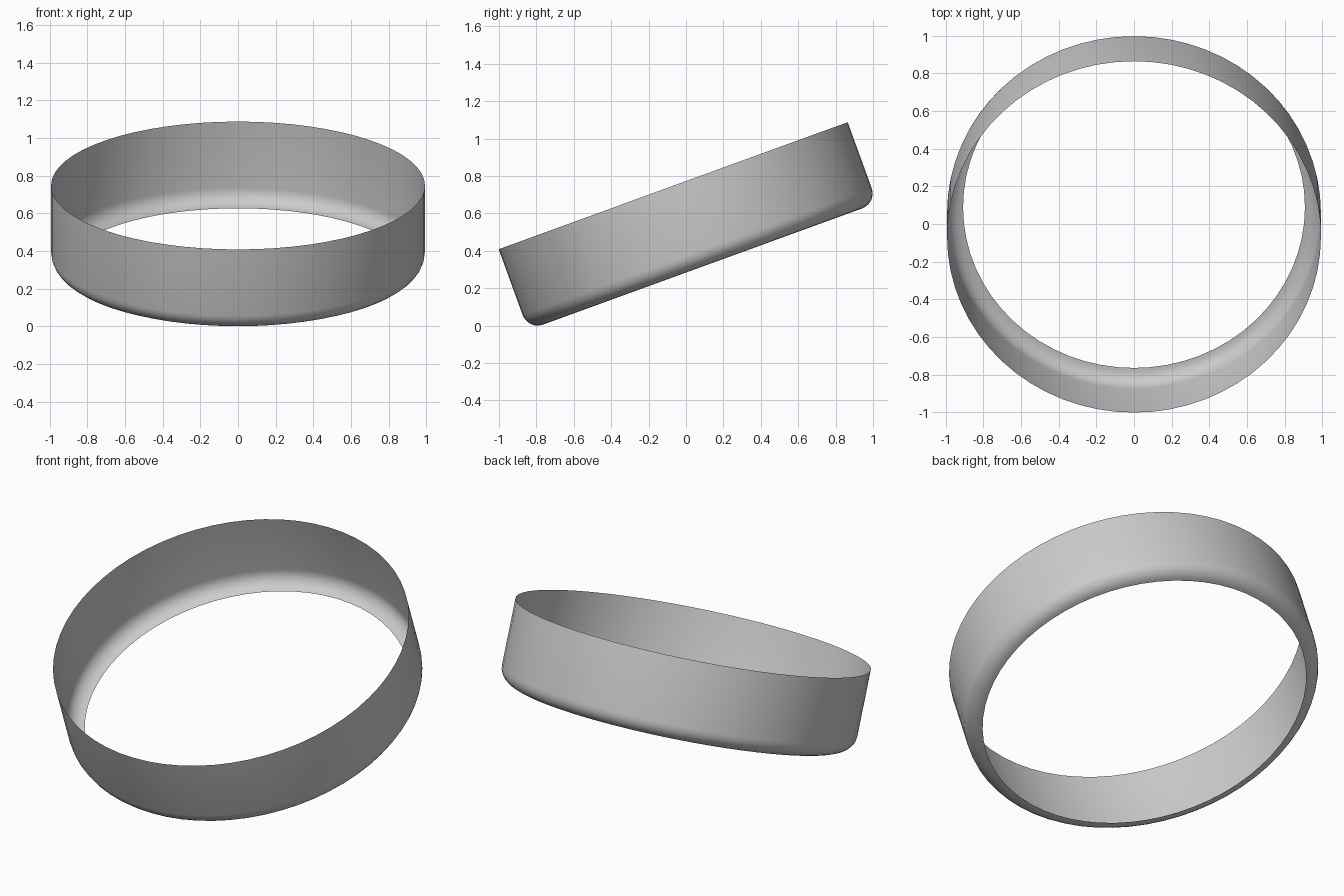
import bpy, bmesh
from math import sin, cos, pi, radians

if "Cube" in bpy.data.objects:
    bpy.data.objects.remove(bpy.data.objects["Cube"])

SIDES, R, H, FILLET, STEPS = 64, 0.993, 0.4595, 0.085, 6

# Profile: rounded lower lip turning inwards, then the straight wall
profile = [(R - FILLET + FILLET * sin(a), FILLET - FILLET * cos(a))
           for a in (i * pi / 2 / STEPS for i in range(STEPS + 1))]
profile.append((R, H))

# Spin the profile into an open, single-walled band
bm = bmesh.new()
rings = [[bm.verts.new((r * cos(2 * pi * k / SIDES), r * sin(2 * pi * k / SIDES), z))
          for k in range(SIDES)] for r, z in profile]
for low, high in zip(rings, rings[1:]):
    for k in range(SIDES):
        n = (k + 1) % SIDES
        bm.faces.new((low[k], low[n], high[n], high[k]))

mesh = bpy.data.meshes.new("tilted_band")
bm.to_mesh(mesh)
bm.free()
band = bpy.data.objects.new("tilted_band", mesh)
bpy.context.collection.objects.link(band)

# Tilt the band up towards the back, resting on its front lower edge
band.rotation_euler = (radians(20), 0, 0)
band.location = (0, 0.0887, 0.3157)

bpy.context.view_layer.objects.active = band
band.select_set(True)
bpy.ops.object.shade_smooth_by_angle(angle=radians(30))
